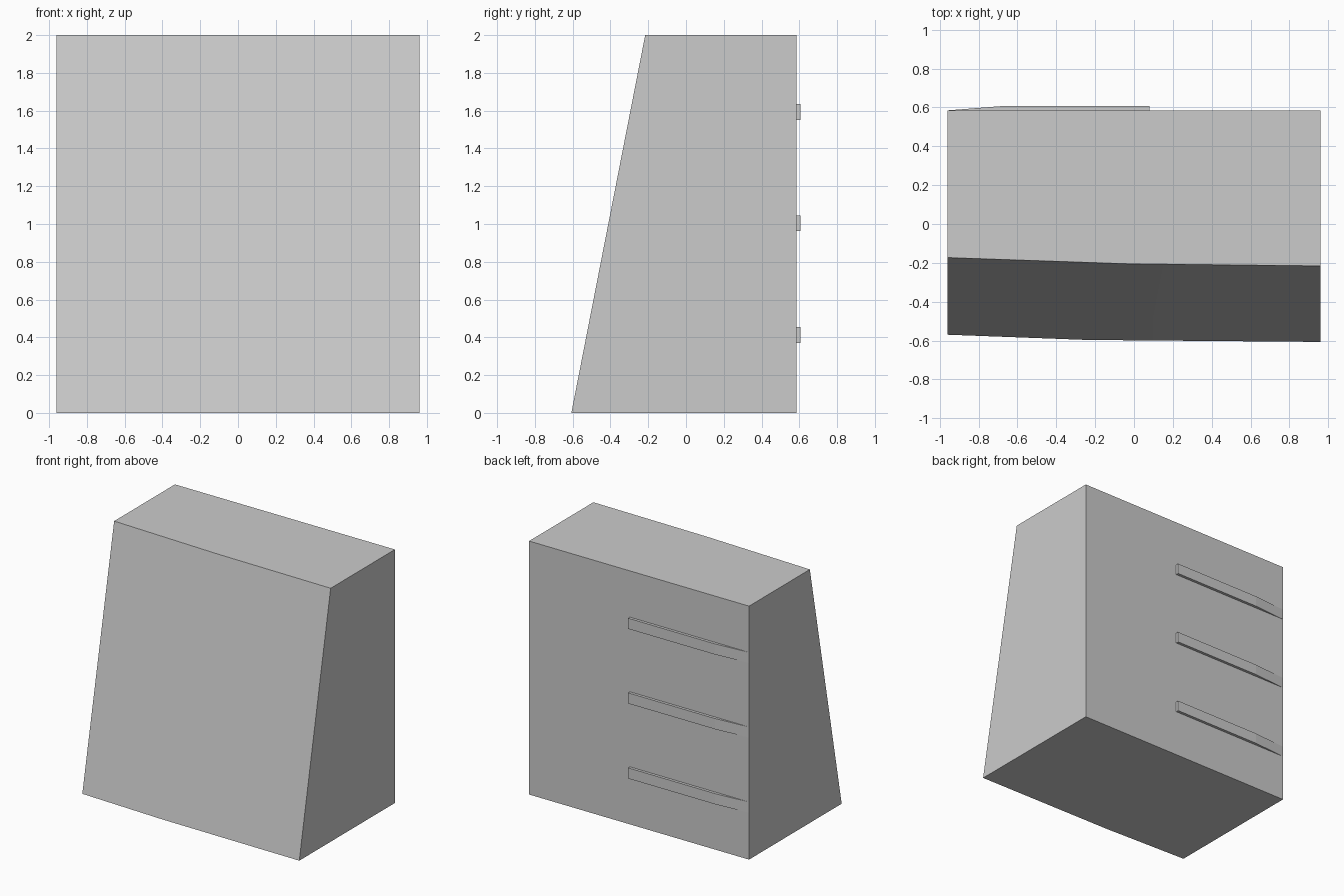
import bpy
import bmesh

cube = bpy.data.objects.get("Cube")
if cube:
    bpy.data.objects.remove(cube, do_unlink=True)

GREY = (0.6, 0.6, 0.6, 1.0)
grey = bpy.data.materials.new("light grey")
grey.use_nodes = True
grey.diffuse_color = GREY
grey.node_tree.nodes["Principled BSDF"].inputs["Base Color"].default_value = GREY

HALF_W, BACK, HEIGHT = 0.96, 0.585, 2.0


def loft(name, bottom, top, z0, z1):
    """Solid between two outlines with matching points."""
    bm = bmesh.new()
    low = [bm.verts.new((x, y, z0)) for x, y in bottom]
    high = [bm.verts.new((x, y, z1)) for x, y in top]
    bm.faces.new(low)
    bm.faces.new(high)
    for i in range(len(low)):
        j = (i + 1) % len(low)
        bm.faces.new((low[i], low[j], high[j], high[i]))
    bmesh.ops.recalc_face_normals(bm, faces=bm.faces)
    mesh = bpy.data.meshes.new(name)
    bm.to_mesh(mesh)
    bm.free()
    mesh.materials.append(grey)
    obj = bpy.data.objects.new(name, mesh)
    bpy.context.collection.objects.link(obj)
    return obj


# Wedge body: sloping front, very slightly bowed across its width
back = [(HALF_W, BACK), (-HALF_W, BACK)]
body = loft("body",
            [(-HALF_W, -0.57), (-0.24, -0.597), (HALF_W, -0.607)] + back,
            [(-HALF_W, -0.173), (-0.03, -0.205), (HALF_W, -0.216)] + back,
            0.0, HEIGHT)

# Smooth the gentle bow while keeping the box edges sharp
bpy.ops.object.select_all(action='DESELECT')
body.select_set(True)
bpy.context.view_layer.objects.active = body
bpy.ops.object.shade_smooth_by_angle()

# Three back ribs, each tapering flush at the right edge
rib = [(-HALF_W, BACK), (0.08, BACK), (0.08, 0.607), (-0.68, 0.607)]
for label, z in (("lower", 0.412), ("middle", 1.004), ("upper", 1.593)):
    loft(label + "_back_rib", rib, rib, z - 0.042, z + 0.042)
